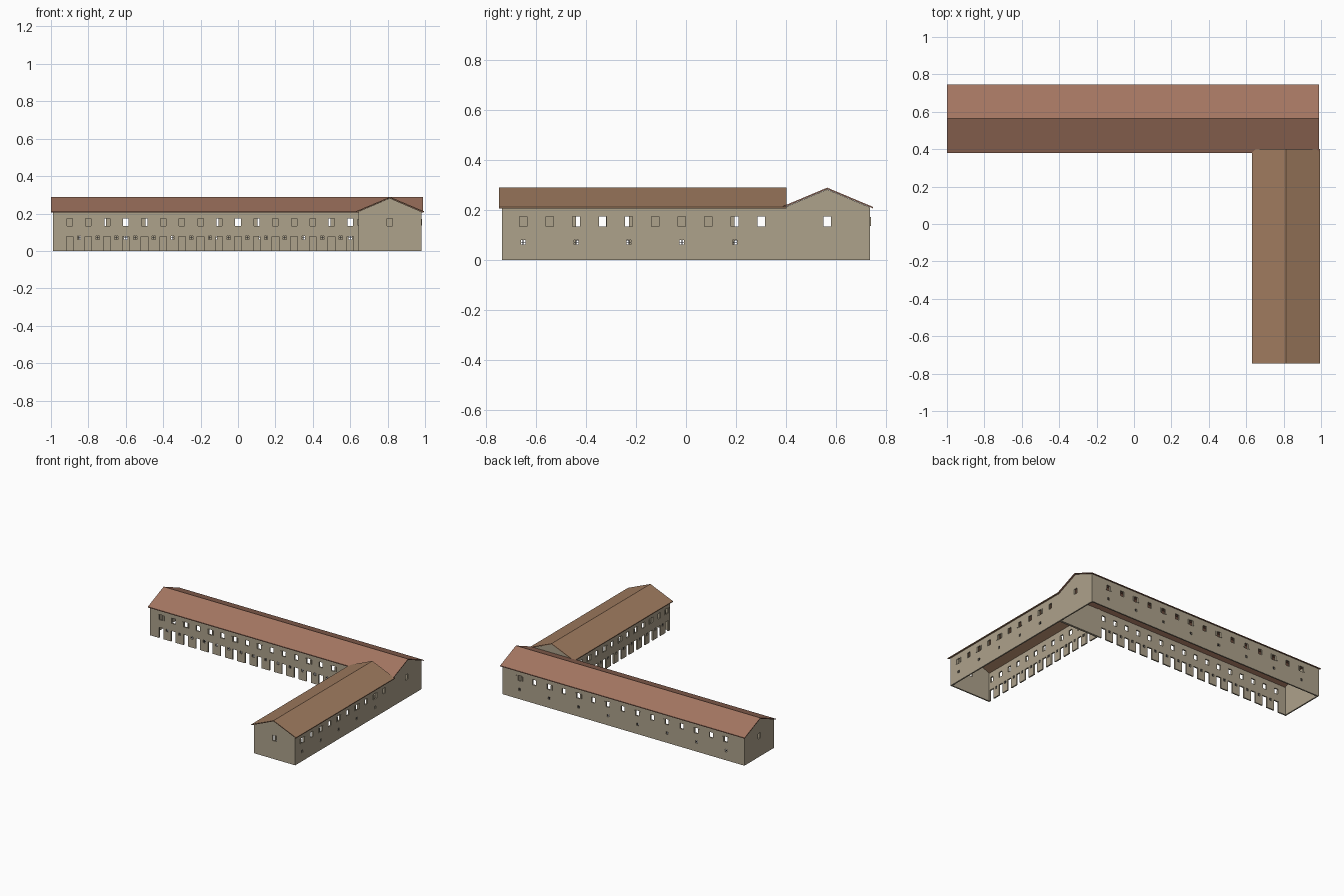
import bpy, bmesh
from mathutils import Vector

if "Cube" in bpy.data.objects:
    bpy.data.objects.remove(bpy.data.objects["Cube"])

EAVE, RIDGE, T = 0.21, 0.282, 0.01


def material(name, rgb):
    m = bpy.data.materials.new(name)
    m.diffuse_color = (*rgb, 1)
    m.use_nodes = True
    m.node_tree.nodes["Principled BSDF"].inputs["Base Color"].default_value = m.diffuse_color
    return m


WALL = material("plaster", (0.42, 0.36, 0.26))
ROOF_A = material("red_tile", (0.37, 0.18, 0.12))
ROOF_B = material("brown_tile", (0.35, 0.20, 0.115))
DARK = material("dark_wood", (0.05, 0.05, 0.06))


def finish(bm, name, mat):
    bmesh.ops.remove_doubles(bm, verts=bm.verts, dist=1e-5)
    bmesh.ops.recalc_face_normals(bm, faces=bm.faces)
    me = bpy.data.meshes.new(name)
    bm.to_mesh(me)
    bm.free()
    me.materials.append(mat)
    ob = bpy.data.objects.new(name, me)
    bpy.context.collection.objects.link(ob)
    return ob


def point(axis, u, pos, z):
    return Vector((u, pos, z)) if axis == 'x' else Vector((pos, u, z))


def thicken(bm, vec):
    r = bmesh.ops.extrude_face_region(bm, geom=bm.faces[:], use_keep_orig=True)
    vs = [g for g in r['geom'] if isinstance(g, bmesh.types.BMVert)]
    bmesh.ops.translate(bm, verts=vs, vec=vec)


def wall(name, axis, pos, out, u0, u1, holes=(), gable=False):
    """Thin wall with rectangular openings (ua, ub, za, zb), open right through."""
    us = sorted({round(v, 4) for h in holes for v in h[:2]} | {u0, u1})
    zs = sorted({round(v, 4) for h in holes for v in h[2:]} | {0, EAVE})
    bm = bmesh.new()

    def face(pts):
        bm.faces.new([bm.verts.new(point(axis, u, pos, z)) for u, z in pts])

    for a, b in zip(us, us[1:]):
        for c, d in zip(zs, zs[1:]):
            mu, mz = (a + b) / 2, (c + d) / 2
            if not any(h[0] < mu < h[1] and h[2] < mz < h[3] for h in holes):
                face([(a, c), (b, c), (b, d), (a, d)])
    if gable:
        face([(u, EAVE) for u in us] + [((u0 + u1) / 2, RIDGE)])
    bmesh.ops.remove_doubles(bm, verts=bm.verts, dist=1e-5)
    thicken(bm, point(axis, 0, -out * T, 0))
    return finish(bm, name, WALL)


def boxes(name, axis, pos, items, depth, mat):
    """Several upright boxes (ua, ub, za, zb) joined in one object."""
    bm = bmesh.new()
    for a, b, c, d in items:
        vs = [bm.verts.new(point(axis, u, p, z)) for p in (pos, pos + depth)
              for u, z in ((a, c), (b, c), (b, d), (a, d))]
        for f in ((0, 1, 2, 3), (4, 5, 6, 7), (0, 1, 5, 4), (1, 2, 6, 5), (2, 3, 7, 6), (3, 0, 4, 7)):
            bm.faces.new([vs[i] for i in f])
    bmesh.ops.recalc_face_normals(bm, faces=bm.faces)
    finish(bm, name, mat)


def window(u):
    return (u - 0.015, u + 0.015, 0.134, 0.173)


def small(u):
    return (u - 0.009, u + 0.009, 0.062, 0.08)


def door(u):
    return (u - 0.018, u + 0.018, 0, 0.078)


def facade(name, axis, pos, out, u0, u1, centres, court):
    """Long wall: upper windows, shutters on every other one, lower openings."""
    step = centres[1] - centres[0]
    low = [u + step / 2 for u in centres[:-1]] if court else centres[::2]
    holes = [window(u) for u in centres] + [small(u) for u in low]
    if court:
        holes += [door(u) for u in centres]
    wall(name + "_wall", axis, pos, out, u0, u1, holes)
    shutters, bars = [], []
    for u in centres[::2]:
        for s in (-1, 1):
            a, b = sorted((u + s * 0.0155, u + s * 0.026))
            shutters.append((a, b, 0.136, 0.171))
    for u in low:
        bars += [(u - 0.0015, u + 0.0015, 0.062, 0.08), (u - 0.009, u + 0.009, 0.0695, 0.0725)]
    boxes(name + "_shutters", axis, pos, shutters, out * 0.004, WALL)
    boxes(name + "_grilles", axis, pos - out * 0.006, bars, out * 0.003, DARK)


def roof(name, axis, a, b, c0, c1, mat):
    """Gabled roof sheet running along axis from a to b, across c0..c1."""
    bm = bmesh.new()
    mid = (c0 + c1) / 2
    prof = [(c0, 0.206), (mid, 0.283), (c1, 0.206)]
    rows = [[bm.verts.new(point(axis, u, c, z)) for c, z in prof] for u in (a, b)]
    for i in range(2):
        bm.faces.new([rows[0][i], rows[0][i + 1], rows[1][i + 1], rows[1][i]])
    thicken(bm, Vector((0, 0, 0.006)))
    finish(bm, name, mat)


# long back wing
facade("back_wing_front", 'x', 0.392, -1, -0.99, 0.98, [-0.9 + 0.1 * k for k in range(16)], True)
facade("back_wing_rear", 'x', 0.735, 1, -0.99, 0.98, [-0.84 + 0.12 * k for k in range(15)], False)
wall("back_wing_left_gable", 'y', -0.99, -1, 0.392, 0.735, [window(0.563)], True)
wall("back_wing_right_gable", 'y', 0.98, 1, 0.392, 0.735, [window(0.563)], True)
roof("back_wing_roof", 'x', -1.0, 0.99, 0.38, 0.747, ROOF_A)

# shorter side wing
facade("side_wing_court", 'y', 0.643, -1, -0.735, 0.392, [-0.6955 + 0.0905 * k for k in range(12)], True)
facade("side_wing_outer", 'y', 0.98, 1, -0.735, 0.392, [-0.65 + 0.1056 * k for k in range(10)], False)
wall("side_wing_front_gable", 'x', -0.735, -1, 0.643, 0.98, [window(0.812)], True)
wall("side_wing_rear_gable", 'x', 0.396, 1, 0.643, 0.98, (), True)
roof("side_wing_roof", 'y', -0.747, 0.402, 0.63, 0.995, ROOF_B)
